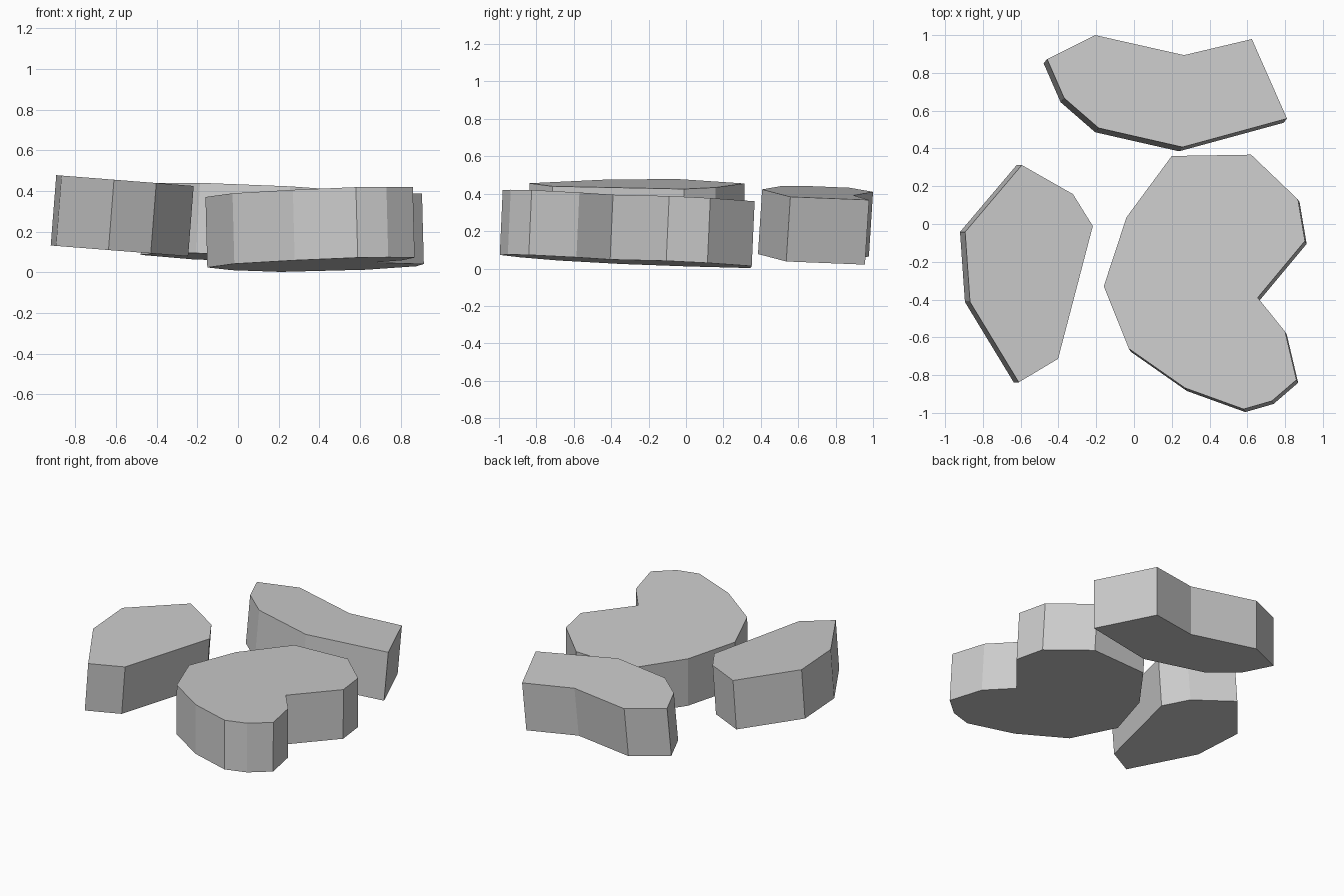
import bpy
import bmesh
from mathutils import Vector

cube = bpy.data.objects.get("Cube")
if cube:
    bpy.data.objects.remove(cube, do_unlink=True)

THICKNESS = 0.347

# Single stone colour
grey = bpy.data.materials.new("stone_grey")
grey.use_nodes = True
stone_colour = (0.6, 0.6, 0.6, 1)
grey.diffuse_color = stone_colour
shader = grey.node_tree.nodes["Principled BSDF"]
shader.inputs["Base Color"].default_value = stone_colour
shader.inputs["Roughness"].default_value = 0.9


def tilted_slab(name, outline, height, slope_x, slope_y):
    """Lay an outline on a sloping plane and thicken it along the normal."""
    bm = bmesh.new()
    top_verts = [bm.verts.new((x, y, height + slope_x * x + slope_y * y))
                 for x, y in outline]
    top = bm.faces.new(top_verts)
    down = -Vector((-slope_x, -slope_y, 1)).normalized() * THICKNESS
    result = bmesh.ops.extrude_face_region(bm, geom=[top], use_keep_orig=True)
    moved = [v for v in result["geom"] if isinstance(v, bmesh.types.BMVert)]
    bmesh.ops.translate(bm, verts=moved, vec=down)
    bmesh.ops.recalc_face_normals(bm, faces=bm.faces)
    mesh = bpy.data.meshes.new(name)
    bm.to_mesh(mesh)
    bm.free()
    mesh.materials.append(grey)
    obj = bpy.data.objects.new(name, mesh)
    bpy.context.collection.objects.link(obj)
    return obj


# Large notched stone
tilted_slab("large_stone", [
    (0.20, 0.36), (-0.04, 0.035), (-0.16, -0.33), (-0.027, -0.66),
    (0.27, -0.868), (0.58, -0.98), (0.73, -0.937), (0.86, -0.825),
    (0.80, -0.57), (0.655, -0.39), (0.905, -0.09), (0.868, 0.13),
    (0.62, 0.367)], 0.36, 0.026, -0.045)

# Narrow stone on the right side
tilted_slab("side_stone", [
    (-0.594, 0.312), (-0.894, -0.042), (-0.868, -0.413), (-0.61, -0.838),
    (-0.402, -0.714), (-0.218, -0.011), (-0.323, 0.158)],
    0.408, -0.0785, 0.0)

# Stone at the back
tilted_slab("back_stone", [
    (-0.206, 1.0), (-0.46, 0.873), (-0.37, 0.667), (-0.187, 0.508),
    (0.257, 0.407), (0.81, 0.558), (0.624, 0.979), (0.265, 0.894)],
    0.463, -0.054, -0.064)
